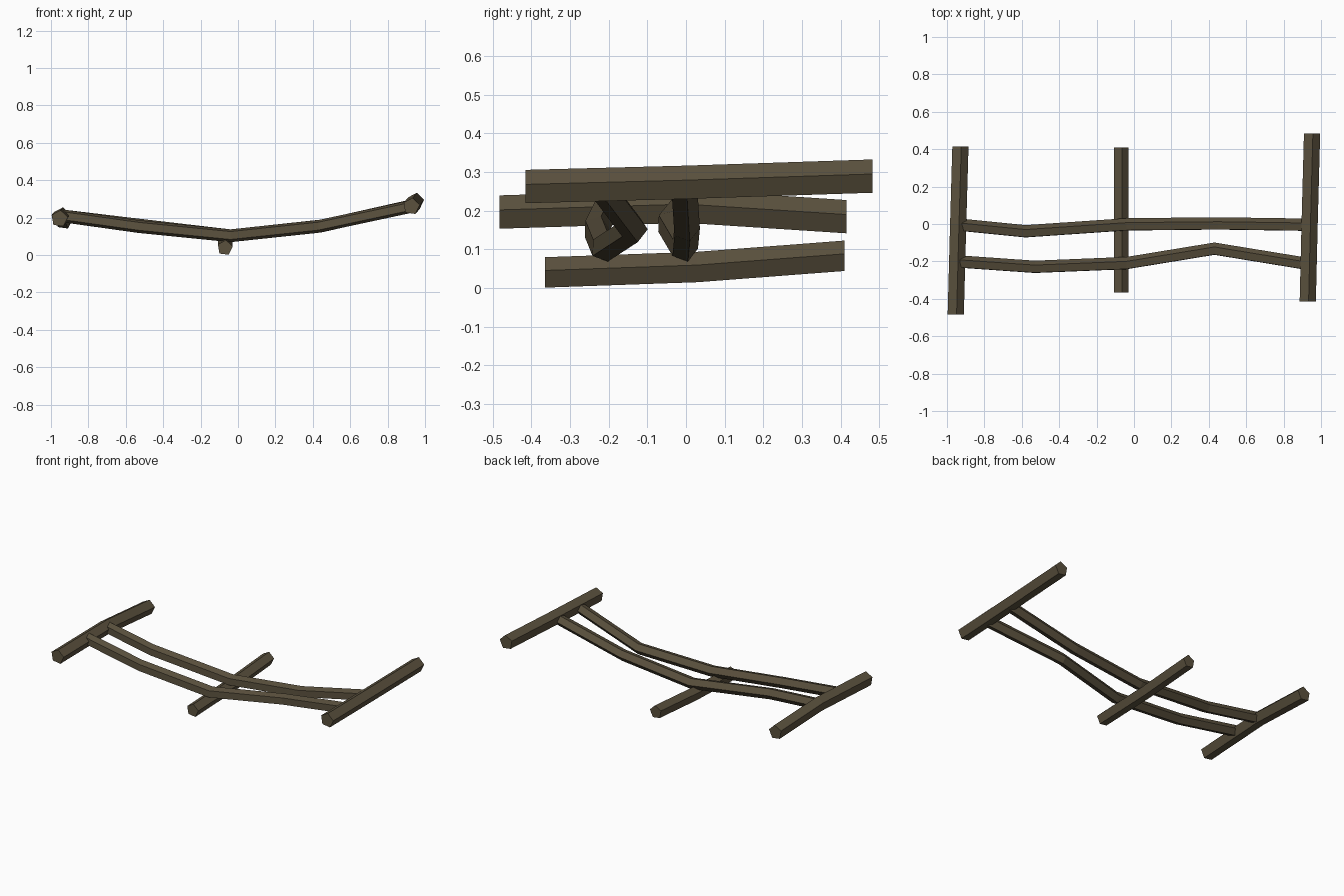
import bpy, bmesh, math
from mathutils import Vector

if "Cube" in bpy.data.objects:
    bpy.data.objects.remove(bpy.data.objects["Cube"])

wood = bpy.data.materials.new("dark wood")
wood.diffuse_color = (0.105, 0.083, 0.048, 1)
wood.use_nodes = True
wood.node_tree.nodes["Principled BSDF"].inputs["Base Color"].default_value = wood.diffuse_color


def sweep(name, path, radius, start, along):
    """Five-sided beam through the path points; sections lie square to 'along'."""
    bm = bmesh.new()
    rings = []
    for p in path:
        ring = []
        for k in range(5):
            a = math.radians(start + 72 * k)
            side, up = radius * math.cos(a), radius * math.sin(a)
            off = (side, 0, up) if along == "Y" else (0, side, up)
            ring.append(bm.verts.new(Vector(p) + Vector(off)))
        rings.append(ring)
    for a, b in zip(rings, rings[1:]):
        for k in range(5):
            n = (k + 1) % 5
            bm.faces.new((a[k], a[n], b[n], b[k]))
    bm.faces.new(rings[0])
    bm.faces.new(rings[-1])
    bmesh.ops.recalc_face_normals(bm, faces=bm.faces)
    mesh = bpy.data.meshes.new(name)
    bm.to_mesh(mesh)
    bm.free()
    mesh.materials.append(wood)
    obj = bpy.data.objects.new(name, mesh)
    bpy.context.collection.objects.link(obj)


# Three cross logs
sweep("left_cross_log",
      [(-0.955, -0.483, 0.194), (-0.942, 0.0, 0.209), (-0.93, 0.415, 0.182)], 0.046, 10, "Y")
sweep("middle_cross_log",
      [(-0.07, -0.365, 0.038), (-0.07, 0.03, 0.052), (-0.07, 0.41, 0.081)], 0.042, 10, "Y")
sweep("right_cross_log",
      [(0.927, -0.415, 0.26), (0.937, 0.0, 0.271), (0.95, 0.483, 0.287)], 0.046, 10, "Y")

# Two sagging long rails
sweep("back_rail",
      [(-0.92, -0.008, 0.207), (-0.58, -0.042, 0.166), (-0.04, -0.005, 0.103),
       (0.45, 0.0, 0.156), (0.93, -0.007, 0.264)], 0.036, 70, "X")
sweep("front_rail",
      [(-0.93, -0.204, 0.208), (-0.53, -0.232, 0.152), (-0.04, -0.212, 0.103),
       (0.43, -0.135, 0.153), (0.92, -0.215, 0.258)], 0.036, 70, "X")
